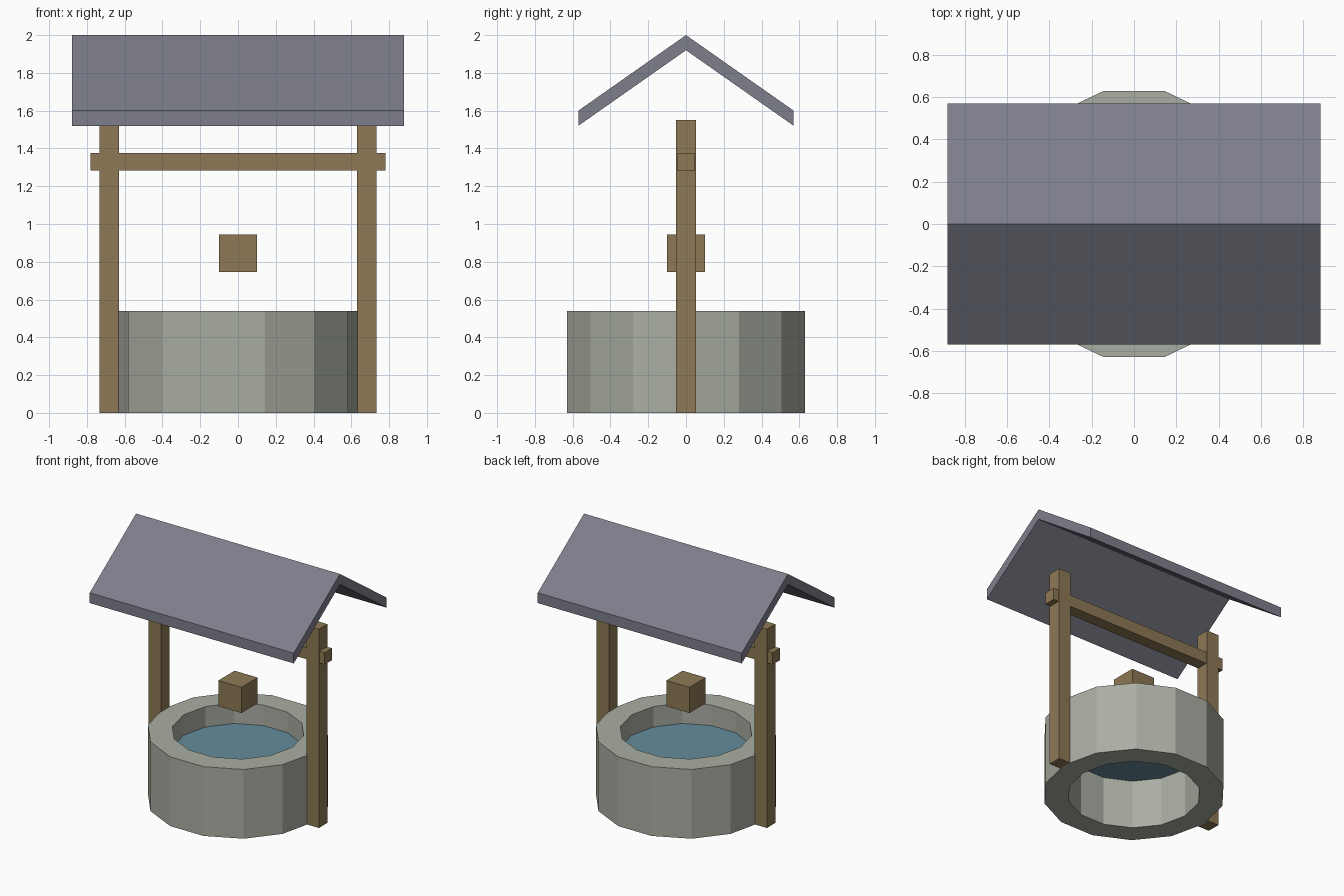
import bpy, bmesh
from math import cos, sin, pi

if "Cube" in bpy.data.objects:
    bpy.data.objects.remove(bpy.data.objects["Cube"])


def material(name, rgb):
    m = bpy.data.materials.new(name)
    m.diffuse_color = (*rgb, 1)
    m.use_nodes = True
    m.node_tree.nodes["Principled BSDF"].inputs["Base Color"].default_value = m.diffuse_color
    return m


STONE = material("stone", (0.40, 0.42, 0.36))
WOOD = material("wood", (0.27, 0.19, 0.09))
SLATE = material("slate", (0.21, 0.21, 0.26))
WATER = material("water", (0.13, 0.26, 0.33))
SIDES = 14


def finish(name, bm, mat):
    bmesh.ops.recalc_face_normals(bm, faces=bm.faces)
    me = bpy.data.meshes.new(name)
    bm.to_mesh(me)
    bm.free()
    me.materials.append(mat)
    ob = bpy.data.objects.new(name, me)
    bpy.context.collection.objects.link(ob)
    return ob


def box(name, centre, size, mat):
    bm = bmesh.new()
    bmesh.ops.create_cube(bm, size=1)
    bmesh.ops.scale(bm, vec=size, verts=bm.verts)
    bmesh.ops.translate(bm, vec=centre, verts=bm.verts)
    return finish(name, bm, mat)


def ring(bm, r, z):
    return [bm.verts.new((r * cos(2 * pi * i / SIDES), r * sin(2 * pi * i / SIDES), z))
            for i in range(SIDES)]


# stone wall: open tube, rectangular section swept round
bm = bmesh.new()
loops = [ring(bm, r, z) for r, z in ((0.645, 0), (0.645, 0.54), (0.47, 0.54), (0.47, 0))]
for k in range(4):
    a, b = loops[k], loops[(k + 1) % 4]
    for i in range(SIDES):
        j = (i + 1) % SIDES
        bm.faces.new((a[i], a[j], b[j], b[i]))
finish("stone_wall", bm, STONE)

# water surface inside the wall
bm = bmesh.new()
bm.faces.new(ring(bm, 0.47, 0.38))
finish("water", bm, WATER)

# posts, cross beam and bucket
for side, x in (("left", -0.682), ("right", 0.682)):
    box(side + "_post", (x, 0, 0.775), (0.105, 0.105, 1.55), WOOD)
box("cross_beam", (0, 0, 1.33), (1.56, 0.092, 0.092), WOOD)
box("bucket", (0, 0, 0.845), (0.2, 0.2, 0.2), WOOD)

# gabled roof: chevron profile extruded along x
profile = [(-0.57, 1.52), (0, 1.92), (0.57, 1.52), (0.57, 1.60), (0, 2.0), (-0.57, 1.60)]
bm = bmesh.new()
ends = [[bm.verts.new((x, y, z)) for y, z in profile] for x in (-0.88, 0.88)]
for i in range(6):
    j = (i + 1) % 6
    bm.faces.new((ends[0][i], ends[0][j], ends[1][j], ends[1][i]))
for e in ends:
    bm.faces.new((e[0], e[1], e[4], e[5]))
    bm.faces.new((e[1], e[2], e[3], e[4]))
finish("roof", bm, SLATE)
